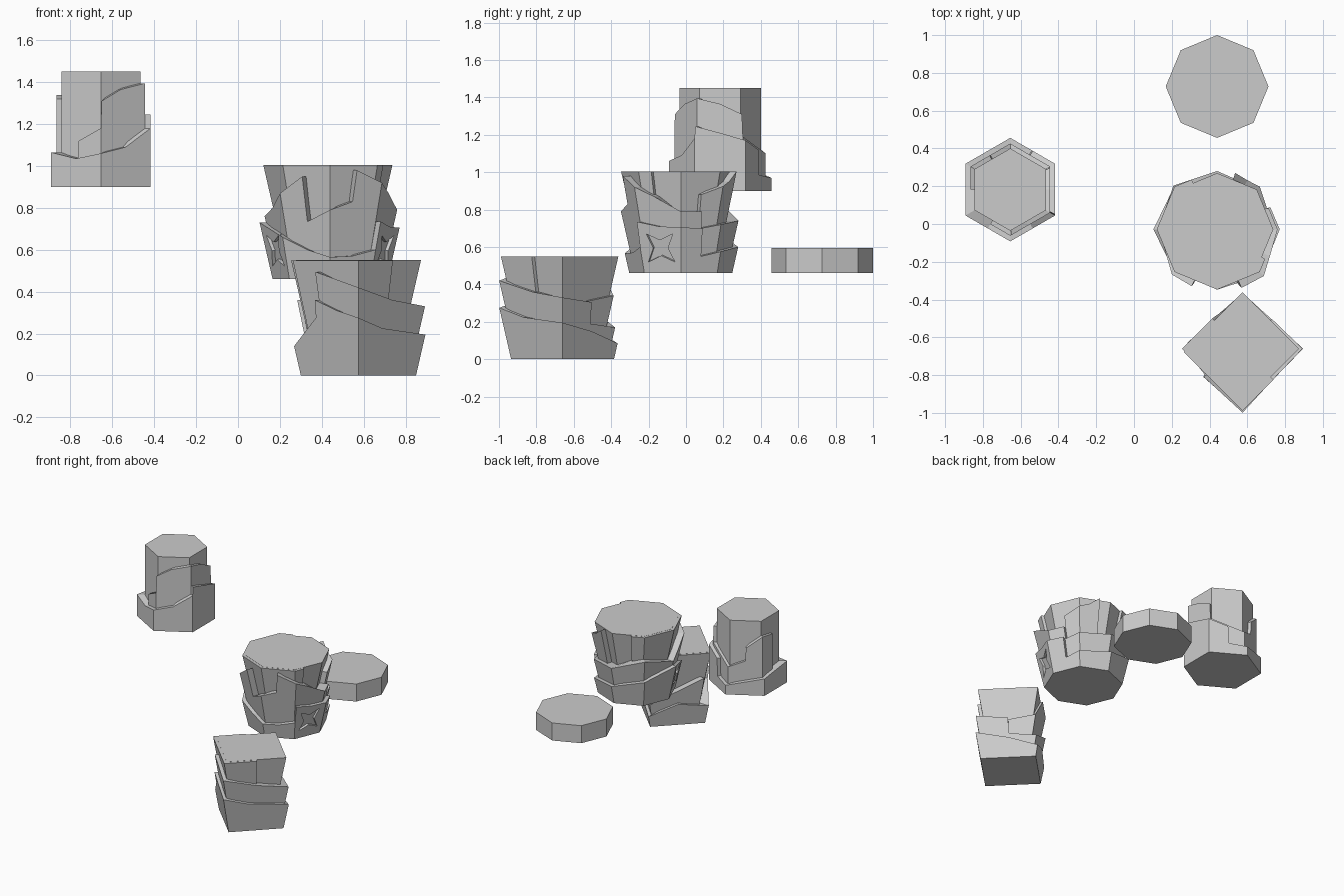
import bpy, bmesh
from math import cos, sin, tau, pi, floor, radians, atan
from mathutils import Vector

if "Cube" in bpy.data.objects:
    bpy.data.objects.remove(bpy.data.objects["Cube"])


def make_object(name, bm):
    bmesh.ops.recalc_face_normals(bm, faces=bm.faces[:])
    me = bpy.data.meshes.new(name)
    bm.to_mesh(me)
    bm.free()
    ob = bpy.data.objects.new(name, me)
    bpy.context.collection.objects.link(ob)
    return ob


def polygon_point(c, n, u, r):
    """Point on an n-gon; u counts corners anticlockwise from the front one."""
    i = floor(u)
    p = [Vector((cos(-pi / 2 + tau * k / n), sin(-pi / 2 + tau * k / n))) for k in (i, i + 1)]
    return Vector(c) + r * p[0].lerp(p[1], u - i)


def frustum(name, c, n, z0, z1, r0, r1):
    bm = bmesh.new()
    rings = []
    for z, r in ((z0, r0), (z1, r1)):
        rings.append([bm.verts.new((*polygon_point(c, n, k, r), z)) for k in range(n)])
    for ring in rings:
        bm.faces.new(ring)
    for k in range(n):
        j = (k + 1) % n
        bm.faces.new((rings[0][k], rings[0][j], rings[1][j], rings[1][k]))
    return make_object(name, bm)


def layer(name, c, n, z0, r0, slope, tops):
    """Bark layer around an n-gon with a stepped upper edge given as (u, z)."""
    pts = []
    for (ua, za), (ub, zb) in zip(tops, tops[1:]):
        pts.append((ua, za))
        for k in range(floor(ua) + 1, floor(ub) + 1):
            if ua + 1e-4 < k < ub - 1e-4:
                pts.append((k, za + (zb - za) * (k - ua) / (ub - ua)))
    pts.append(tops[-1])
    bm = bmesh.new()
    sections = []
    for u, z in pts:
        r = r0 + slope * (z - z0)
        sections.append([bm.verts.new((*polygon_point(c, n, u, rr), zz)) for rr, zz in
                         ((r0, z0), (r, z), (r - 0.1, z), (r0 - 0.1, z0))])
    for a, b in zip(sections, sections[1:]):
        for k in range(4):
            j = (k + 1) % 4
            bm.faces.new((a[k], b[k], b[j], a[j]))
    bm.faces.new(sections[0])
    bm.faces.new(sections[-1])
    return make_object(name, bm)


S = 0.23  # outward flare of the stumps

# Hexagonal stump, straight sided
c = (-0.655, 0.182)
frustum("hex_core", c, 6, 0.9, 1.45, 0.218, 0.218)
layer("hex_lower_bark", c, 6, 0.9, 0.274, 0,
      [(0, 1.06), (.5, 1.09), (1, 1.18), (1.02, 1.245), (1.5, 1.21), (2, 1.17), (2.5, 1.12),
       (2.52, .985), (3, .97), (4, 1.03), (5, 1.065), (5.5, 1.035), (6, 1.06)])
layer("hex_upper_bark", c, 6, 0.9, 0.244, 0,
      [(-.5, 1.12), (0, 1.18), (.02, 1.31), (.45, 1.365), (1, 1.395), (1.5, 1.365), (1.98, 1.31),
       (2, 1.19), (3, 1.1), (3.5, 1.15), (3.52, 1.25), (4, 1.34), (4.5, 1.32)])

# Octagonal stump, flared
c = (0.44, -0.028)
frustum("octagon_core", c, 8, 0.46, 1.005, 0.172, 0.172 + S * 0.545)
lower = layer("octagon_lower_bark", c, 8, 0.46, 0.275, S,
              [(0, .565), (.5, .57), (1, .6), (1.02, .735), (1.5, .71), (2, .705), (2.5, .70),
               (2.52, .55), (3, .575), (4, .6), (5, .66), (6, .73), (7, .66), (7.5, .6), (8, .565)])
layer("octagon_middle_bark", c, 8, 0.46, 0.244, S,
      [(0, .79), (.46, .83), (.5, .98), (1, .92), (1.4, .87), (2, .79), (2.5, .79), (2.52, .70),
       (3, .72), (4, .74), (5, .82), (6, .76), (6.5, .8), (7, .87), (7.47, .95), (7.5, .735), (8, .79)])
layer("octagon_back_bark", c, 8, 0.46, 0.213, S, [(2.5, .88), (3.3, .95), (3.6, 1.003)])
layer("octagon_upper_bark", c, 8, 0.46, 0.194, S, [(4.6, 1.004), (9.3, 1.004)])

# Four-pointed star recesses on both front sides of the lower bark
for side, a in (("right", radians(-22.5)), ("left", radians(202.5))):
    t = atan(S * cos(pi / 8))
    normal = Vector((cos(a) * cos(t), sin(a) * cos(t), -sin(t)))
    across = Vector((-sin(a), cos(a), 0))
    up = normal.cross(across)
    d = (0.275 + S * 0.135) * cos(pi / 8)
    mid = Vector((c[0] + d * cos(a), c[1] + d * sin(a), 0.595))
    bm = bmesh.new()
    caps = []
    for depth in (-0.016, 0.03):
        cap = []
        for k in range(8):
            r = 0.042 if k % 2 else 0.108
            ang = pi / 4 + k * pi / 4
            cap.append(bm.verts.new(mid + normal * depth + r * (across * cos(ang) + up * sin(ang))))
        caps.append(cap)
        bm.faces.new(cap)
    for k in range(8):
        j = (k + 1) % 8
        bm.faces.new((caps[0][k], caps[0][j], caps[1][j], caps[1][k]))
    cutter = make_object("star_cutter_" + side, bm)
    cutter.hide_render = True
    cutter.hide_set(True)
    mod = lower.modifiers.new("star_" + side, 'BOOLEAN')
    mod.operation = 'DIFFERENCE'
    mod.object = cutter

# Square stump, flared
c = (0.575, -0.66)
frustum("square_core", c, 4, 0, 0.55, 0.172, 0.172 + S * 0.55)
layer("square_lower_bark", c, 4, 0, 0.275, S,
      [(0, .275), (.35, .225), (1, .195), (1.5, .15), (2, .085), (2.5, .17), (3, .14),
       (3.4, .275), (3.42, .36), (3.7, .31), (4, .275)])
layer("square_middle_bark", c, 4, 0, 0.242, S,
      [(-.58, .495), (0, .42), (.5, .36), (1, .33), (1.5, .305), (1.52, .19), (2, .17), (2.9, .36)])
layer("square_upper_bark", c, 4, 0, 0.203, S, [(3.05, .549), (4.5, .549)])
layer("square_back_bark", c, 4, 0, 0.195, S, [(1.5, .31), (2, .34), (2.5, .549), (3.05, .549)])

# Plain octagonal disc
frustum("octagon_disc", (0.44, 0.728), 8, 0.46, 0.595, 0.272, 0.272)
